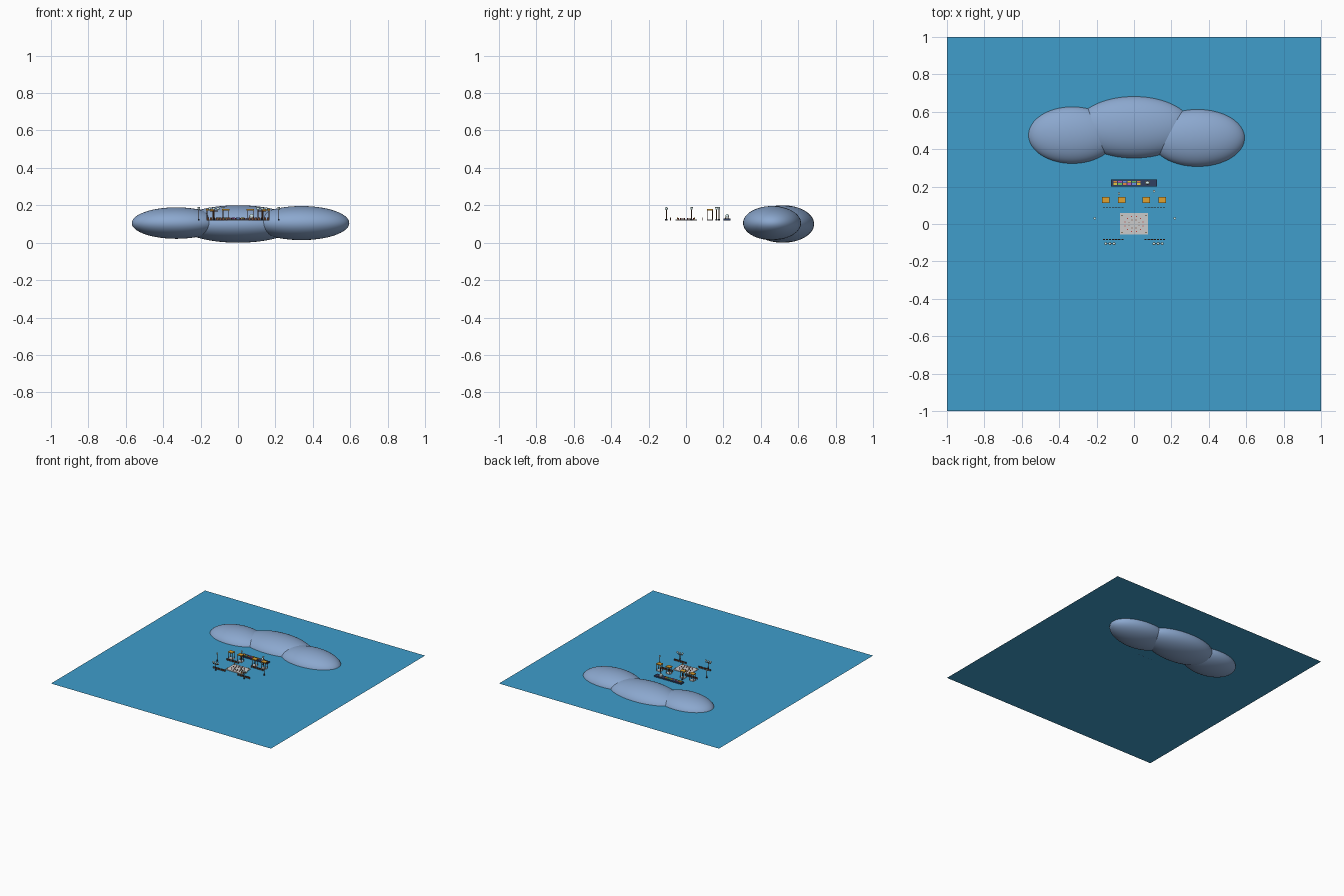
import bpy, math

if "Cube" in bpy.data.objects:
    bpy.data.objects.remove(bpy.data.objects["Cube"])

WATER = 0.12


def mat(name, r, g, b):
    m = bpy.data.materials.new(name)
    m.diffuse_color = (r, g, b, 1)
    m.use_nodes = True
    m.node_tree.nodes["Principled BSDF"].inputs["Base Color"].default_value = m.diffuse_color
    return m


BLUE = mat("water_blue", .05, .34, .60)
HILL = mat("hill_blue", .26, .39, .62)
ORANGE = mat("roof_orange", .75, .36, .03)
BROWN = mat("wood_brown", .16, .06, .03)
DARK = mat("dark_metal", .03, .035, .05)
NAVY = mat("navy", .03, .05, .12)
STONE = mat("stone", .55, .55, .58)
GLASS = mat("lamp_glass", .65, .85, .85)
RED = mat("red", .5, .06, .05)
COLOURS = [mat("stall_colour_%d" % i, *c) for i, c in enumerate(
    [(.8, .6, .05), (.15, .55, .12), (.8, .25, .05), (.5, .1, .5), (.15, .3, .8)])]


def finish(name, m):
    o = bpy.context.object
    o.name = name
    o.data.materials.append(m)
    return o


def box(name, x0, x1, y0, y1, z0, z1, m):
    bpy.ops.mesh.primitive_cube_add(size=1, location=((x0 + x1) / 2, (y0 + y1) / 2, (z0 + z1) / 2))
    bpy.context.object.scale = (x1 - x0, y1 - y0, z1 - z0)
    return finish(name, m)


def cyl(name, x, y, z0, z1, r, m, n=8):
    bpy.ops.mesh.primitive_cylinder_add(vertices=n, radius=r, depth=z1 - z0,
                                        location=(x, y, (z0 + z1) / 2))
    return finish(name, m)


def ball(name, loc, scale, m, seg=12, rings=8):
    bpy.ops.mesh.primitive_uv_sphere_add(segments=seg, ring_count=rings, location=loc)
    bpy.context.object.scale = scale
    bpy.ops.object.shade_smooth()
    return finish(name, m)


# water sheet
bpy.ops.mesh.primitive_plane_add(size=2, location=(0, 0, WATER))
finish("water", BLUE)

# three overlapping hills, passing through the sheet
ball("hill_middle", (0, .517, .10), (.315, .168, .10), HILL, 64, 32)
ball("hill_left", (-.33, .475, .105), (.238, .154, .084), HILL, 64, 32)
ball("hill_right", (.34, .46, .105), (.255, .155, .091), HILL, 64, 32)

# paved square with rings of little bollards
box("plaza", -.075, .075, -.055, .058, WATER, .125, STONE)
for ring, (count, r, m) in enumerate([(8, .024, BROWN), (12, .042, RED)]):
    for i in range(count):
        a = math.tau * (i + .5) / count
        cyl("plaza_stud_%d" % ring, r * 1.2 * math.cos(a), r * math.sin(a), .125, .131, .003, m)
for sx in (-1, 1):
    for sy in (-1, 1):
        cyl("plaza_corner_post", sx * .065, sy * .046, .125, .135, .003, ORANGE)

# broken railings in front of and behind the square
for y in (-.083, .09):
    for s in (-1, 1):
        for i in range(7):
            x = s * (.062 + i * .0165)
            box("railing", x - .006, x + .006, y - .002, y + .002, WATER, .134, BROWN)

# four open pavilions
for x in (-.15, -.065, .065, .15):
    y = .128
    box("pavilion_floor", x - .018, x + .018, y - .016, y + .016, WATER, .124, STONE)
    for sx in (-1, 1):
        for sy in (-1, 1):
            cyl("pavilion_post", x + sx * .016, y + sy * .014, WATER, .172, .002, BROWN, 6)
    box("pavilion_roof", x - .02, x + .02, y - .017, y + .017, .172, .179, ORANGE)

# single lamps
for x, y in ((-.21, .03), (.218, .03), (-.08, .163), (.107, .176)):
    cyl("lamp_base", x, y, WATER, .128, .005, DARK)
    cyl("lamp_post", x, y, .128, .178, .0025, BROWN)
    ball("lamp_globe", (x, y, .181), (.006, .006, .006), GLASS)
    cyl("lamp_cap", x, y, .186, .190, .007, GLASS)

# triple lamps at the front
for s in (-1, 1):
    x, y = s * .129, -.105
    cyl("triple_lamp_base", x, y, WATER, .128, .006, DARK)
    cyl("triple_lamp_post", x, y, .128, .180, .003, BROWN)
    box("triple_lamp_arm", x - .022, x + .022, y - .002, y + .002, .168, .172, BROWN)
    for dx in (-.022, 0, .022):
        ball("triple_lamp_globe", (x + dx, y, .182), (.008, .008, .008), GLASS)

# long market counter with coloured goods and a small dome
box("counter", -.123, .123, .2, .238, WATER, .130, NAVY)
for i in range(6):
    x = -.1 + i * .025
    for y, k in ((.213, 0), (.226, 2)):
        box("goods", x - .010, x + .010, y - .005, y + .005, .130, .135, COLOURS[(i + k) % 5])
box("counter_stand", .06, .085, .21, .23, .130, .140, STONE)
ball("counter_dome", (.0725, .22, .142), (.011, .009, .012), GLASS)
